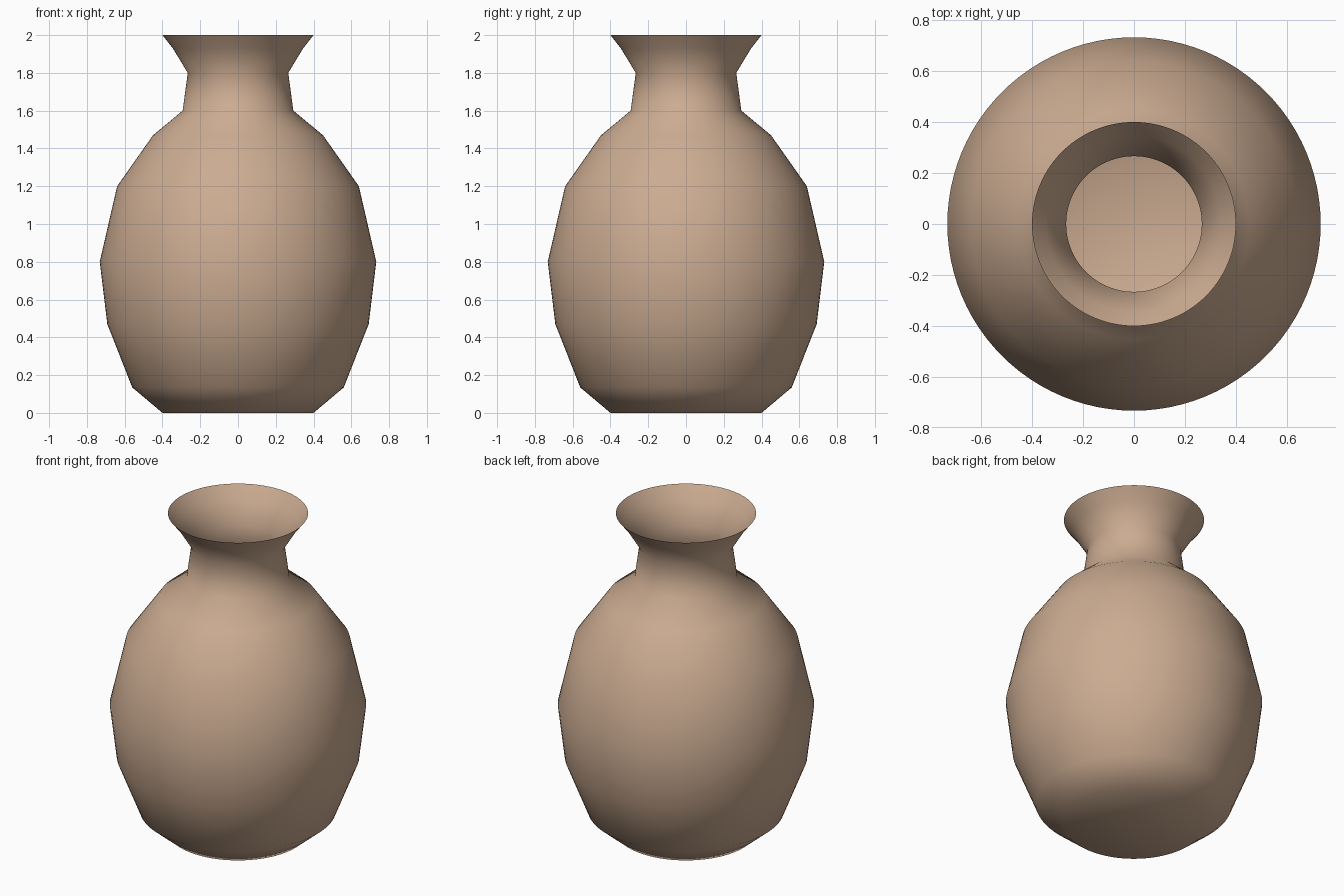
import bpy
import bmesh
import math

cube = bpy.data.objects.get("Cube")
if cube:
    bpy.data.objects.remove(cube, do_unlink=True)

# Clay material
clay = bpy.data.materials.new("clay")
clay.use_nodes = True
colour = (0.60, 0.41, 0.285, 1.0)
clay.diffuse_color = colour
clay.node_tree.nodes["Principled BSDF"].inputs["Base Color"].default_value = colour

# Thin-walled profile (radius, height): foot, belly, shoulder, neck, flared rim
profile = [
    (0.40, 0.0), (0.56, 0.135), (0.692, 0.47), (0.732, 0.80), (0.64, 1.20),
    (0.45, 1.47), (0.293, 1.60), (0.266, 1.80), (0.345, 1.93), (0.40, 2.0),
]
SIDES = 96

# Spin the profile into an open-topped vase with a closed floor
bm = bmesh.new()
rings = []
for radius, height in profile:
    angles = [2 * math.pi * i / SIDES for i in range(SIDES)]
    rings.append([bm.verts.new((radius * math.cos(a), radius * math.sin(a), height))
                  for a in angles])
for low, high in zip(rings, rings[1:]):
    for i in range(SIDES):
        j = (i + 1) % SIDES
        bm.faces.new((low[i], low[j], high[j], high[i]))
centre = bm.verts.new((0, 0, 0))
for i in range(SIDES):
    bm.faces.new((centre, rings[0][(i + 1) % SIDES], rings[0][i]))
for face in bm.faces:
    face.smooth = True

mesh = bpy.data.meshes.new("vase")
bm.to_mesh(mesh)
bm.free()
mesh.materials.append(clay)
vase = bpy.data.objects.new("vase", mesh)
bpy.context.collection.objects.link(vase)
